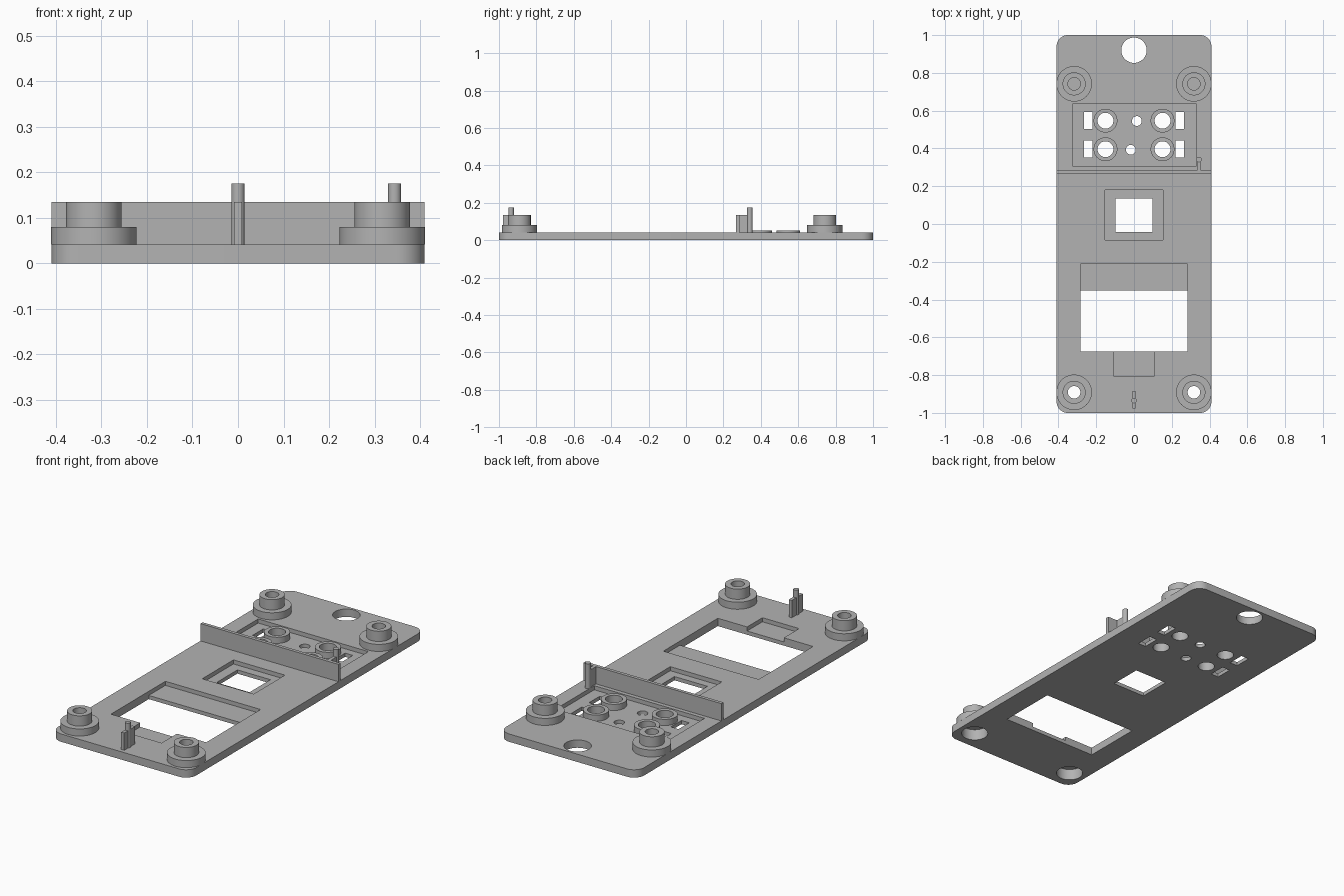
import bpy, bmesh, math

cube = bpy.data.objects.get("Cube")
if cube:
    bpy.data.objects.remove(cube, do_unlink=True)

grey = bpy.data.materials.new("plain grey")
grey.use_nodes = True
grey.diffuse_color = (0.45, 0.45, 0.45, 1)
grey.node_tree.nodes["Principled BSDF"].inputs["Base Color"].default_value = grey.diffuse_color

THICK = 0.042      # plate thickness
WALL = 0.135       # height of bosses, rib and fins
PIN = 0.175        # height of the locating pins
FLOOR = 0.02       # floor level of the recesses


def make(name, bm):
    bmesh.ops.recalc_face_normals(bm, faces=bm.faces)
    mesh = bpy.data.meshes.new(name)
    bm.to_mesh(mesh)
    bm.free()
    mesh.materials.append(grey)
    obj = bpy.data.objects.new(name, mesh)
    bpy.context.collection.objects.link(obj)
    return obj


def box(name, x0, x1, y0, y1, z0, z1, corner=0):
    bm = bmesh.new()
    bmesh.ops.create_cube(bm, size=1)
    for v in bm.verts:
        v.co = ((x0 + x1) / 2 + v.co.x * (x1 - x0),
                (y0 + y1) / 2 + v.co.y * (y1 - y0),
                (z0 + z1) / 2 + v.co.z * (z1 - z0))
    if corner:
        upright = [e for e in bm.edges if abs(e.verts[0].co.z - e.verts[1].co.z) > 0.01]
        bmesh.ops.bevel(bm, geom=upright, offset=corner, segments=10,
                        profile=0.5, affect='EDGES')
    return make(name, bm)


def lathe(name, x, y, profile, closed=False, steps=48):
    """Revolve (radius, height) points around an upright axis at x, y."""
    bm = bmesh.new()
    verts = [bm.verts.new((x + r, y, z)) for r, z in profile]
    edges = [bm.edges.new(p) for p in zip(verts, verts[1:])]
    if closed:
        edges.append(bm.edges.new((verts[-1], verts[0])))
    bmesh.ops.spin(bm, geom=verts + edges, cent=(x, y, 0), axis=(0, 0, 1),
                   angle=2 * math.pi, steps=steps, use_merge=True)
    bmesh.ops.remove_doubles(bm, verts=bm.verts, dist=0.0001)
    return make(name, bm)


def cylinder(name, x, y, r, z0, z1):
    return lathe(name, x, y, [(0, z0), (r, z0), (r, z1), (0, z1)])


def cut(target, cutter):
    mod = target.modifiers.new("cut", 'BOOLEAN')
    mod.operation = 'DIFFERENCE'
    mod.solver = 'EXACT'
    mod.object = cutter
    bpy.context.view_layer.objects.active = target
    bpy.ops.object.modifier_apply(modifier=mod.name)
    bpy.data.objects.remove(cutter, do_unlink=True)


def cut_box(x0, x1, y0, y1, floor=-0.1):
    cut(plate, box("box_cutter", x0, x1, y0, y1, floor, 0.1))


def cut_round(x, y, r):
    cut(plate, cylinder("round_cutter", x, y, r, -0.1, 0.1))


# Base plate with its recesses and windows
plate = box("base_plate", -0.41, 0.41, -1, 1, 0, THICK, corner=0.06)
cut_box(-0.325, 0.33, 0.307, 0.635, FLOOR)       # button recess
cut_box(-0.153, 0.153, -0.085, 0.18, FLOOR)      # middle recess
cut_box(-0.098, 0.098, -0.042, 0.135)            # middle window
cut_box(-0.283, 0.283, -0.674, -0.212, FLOOR)    # large recess
cut_box(-0.109, 0.109, -0.804, -0.66, FLOOR)     # notch
cut_box(-0.283, 0.283, -0.674, -0.353)           # large window
cut_round(0, 0.92, 0.067)                        # hanging hole
cut_round(0.015, 0.545, 0.026)                   # indicator holes
cut_round(-0.017, 0.393, 0.026)

parts = [plate]
BASE = THICK - 0.001
for side, s in (("left", 1), ("right", -1)):
    # Button rings with holes, and the slots beside them
    for row, y in (("back", 0.547), ("front", 0.396)):
        cut_round(s * 0.151, y, 0.042)
        cut_box(s * 0.243 - 0.023, s * 0.243 + 0.023, y - 0.043, y + 0.047)
        ring = [(0.042, FLOOR - 0.001), (0.063, FLOOR - 0.001), (0.063, 0.053), (0.042, 0.053)]
        parts.append(lathe(f"{row}_{side}_button_ring", s * 0.151, y, ring, closed=True))

    # Back posts have blind holes, front posts are counterbored from below
    x = s * 0.317
    outer = [(0.094, BASE), (0.094, 0.08), (0.061, 0.08), (0.061, WALL), (0.033, WALL)]
    parts.append(lathe(f"back_{side}_post", x, 0.742,
                       [(0, BASE)] + outer + [(0.033, THICK), (0, THICK)]))
    cut_round(x, -0.891, 0.067)
    parts.append(lathe(f"front_{side}_post", x, -0.891,
                       [(0.067, BASE)] + outer + [(0.033, 0.06), (0.067, 0.06)], closed=True))

# Cross rib, and the two pins with their supporting fins
parts += [
    box("cross_rib", -0.41, 0.41, 0.267, 0.285, BASE, WALL),
    box("rib_pin_fin", 0.335, 0.353, 0.28, 0.34, BASE, WALL),
    cylinder("rib_pin", 0.344, 0.341, 0.0145, BASE, PIN),
    box("front_pin_fin", -0.009, 0.009, -0.978, -0.885, BASE, WALL),
    cylinder("front_pin", 0, -0.935, 0.0145, BASE, PIN),
]

# Smooth round walls, crisp edges
bpy.ops.object.select_all(action='DESELECT')
for p in parts:
    p.select_set(True)
bpy.context.view_layer.objects.active = plate
bpy.ops.object.shade_smooth_by_angle(angle=math.radians(30))
